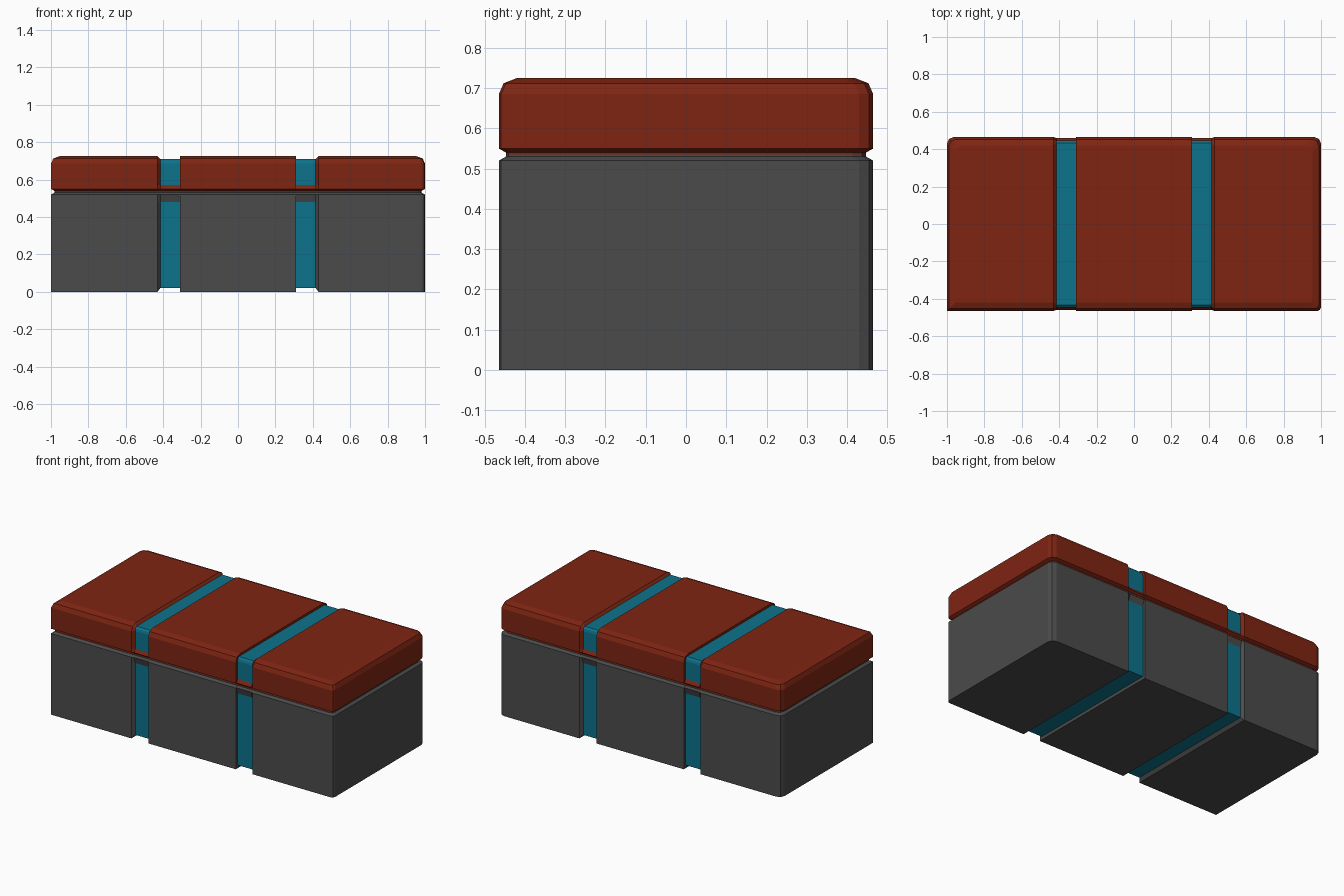
import bpy, bmesh

if "Cube" in bpy.data.objects:
    bpy.data.objects.remove(bpy.data.objects["Cube"])

W = 0.465  # half depth


def material(name, rgb):
    m = bpy.data.materials.new(name)
    m.diffuse_color = (*rgb, 1)
    m.use_nodes = True
    m.node_tree.nodes["Principled BSDF"].inputs["Base Color"].default_value = m.diffuse_color
    return m


GREY = material("dark_grey", (0.07, 0.07, 0.07))
RED = material("red", (0.21, 0.018, 0.006))
TEAL = material("teal", (0.004, 0.17, 0.26))


def ring(x, levels):
    # cross-section: levels are (inset, z) from bottom to top
    front = [(x, -W + i, z) for i, z in levels]
    back = [(x, W - i, z) for i, z in reversed(levels)]
    return front + back


def end_rings(side, levels, rf, rb):
    # rounded end, own corner radius at front and back
    out = []
    for a, b in ((1, 0), (0.3, 0.3), (0, 1)):
        front = [(side * (1 - i - a * rf), -W + i + b * rf, z) for i, z in levels]
        back = [(side * (1 - i - a * rb), W - i - b * rb, z) for i, z in reversed(levels)]
        out.append(front + back)
    return out


def add_object(name, bm, mat):
    me = bpy.data.meshes.new(name)
    bm.to_mesh(me)
    bm.free()
    me.materials.append(mat)
    ob = bpy.data.objects.new(name, me)
    bpy.context.collection.objects.link(ob)


def build(name, levels, groove, band_segments, mat):
    rings = end_rings(-1, levels, 0.0, 0.035)[::-1]
    bands = []
    for xs in ((-0.43, -0.415, -0.31, -0.31), (0.31, 0.31, 0.415, 0.43)):
        rings.append(ring(xs[0], levels))
        bands.append(len(rings))
        rings += [ring(xs[1], groove), ring(xs[2], groove), ring(xs[3], levels)]
    rings += end_rings(1, levels, 0.02, 0.035)

    bm = bmesh.new()
    tag = bm.faces.layers.int.new("band")
    vs = [[bm.verts.new(p) for p in r] for r in rings]
    n, m = len(levels), 2 * len(levels)
    for s in range(len(vs) - 1):
        for k in range(m):
            j = (k + 1) % m
            f = bm.faces.new((vs[s][k], vs[s][j], vs[s + 1][j], vs[s + 1][k]))
            f[tag] = int(s in bands and k in band_segments)
    # end walls
    for r in (vs[0], vs[-1]):
        for k in range(n - 1):
            bm.faces.new((r[k], r[k + 1], r[m - 2 - k], r[m - 1 - k]))
    bmesh.ops.remove_doubles(bm, verts=bm.verts, dist=1e-4)
    bmesh.ops.recalc_face_normals(bm, faces=bm.faces)

    # split the strap faces into their own object
    strap = bm.copy()
    for b, keep in ((bm, 0), (strap, 1)):
        layer = b.faces.layers.int["band"]
        drop = [f for f in b.faces if f[layer] != keep]
        bmesh.ops.delete(b, geom=drop, context='FACES')
    add_object(name, bm, mat)
    add_object(name + "_bands", strap, TEAL)


# chest body, with a lip where it meets the lid
build("chest_body",
      [(0, 0), (0, 0.48), (0, 0.52), (0.018, 0.53), (0.018, 0.535)],
      [(0.018, 0.02), (0.018, 0.48), (0.006, 0.52), (0.018, 0.53), (0.018, 0.535)],
      {0, 8, 9}, GREY)

# lid with bevelled top rim
build("lid",
      [(0.018, 0.53), (0.018, 0.54), (0, 0.55), (0, 0.57), (0, 0.685),
       (0.012, 0.712), (0.045, 0.725)],
      [(0.018, 0.53), (0.018, 0.54), (0.006, 0.55), (0.018, 0.57), (0.018, 0.685),
       (0.022, 0.7), (0.032, 0.71)],
      {3, 4, 5, 6, 7, 8, 9}, RED)
